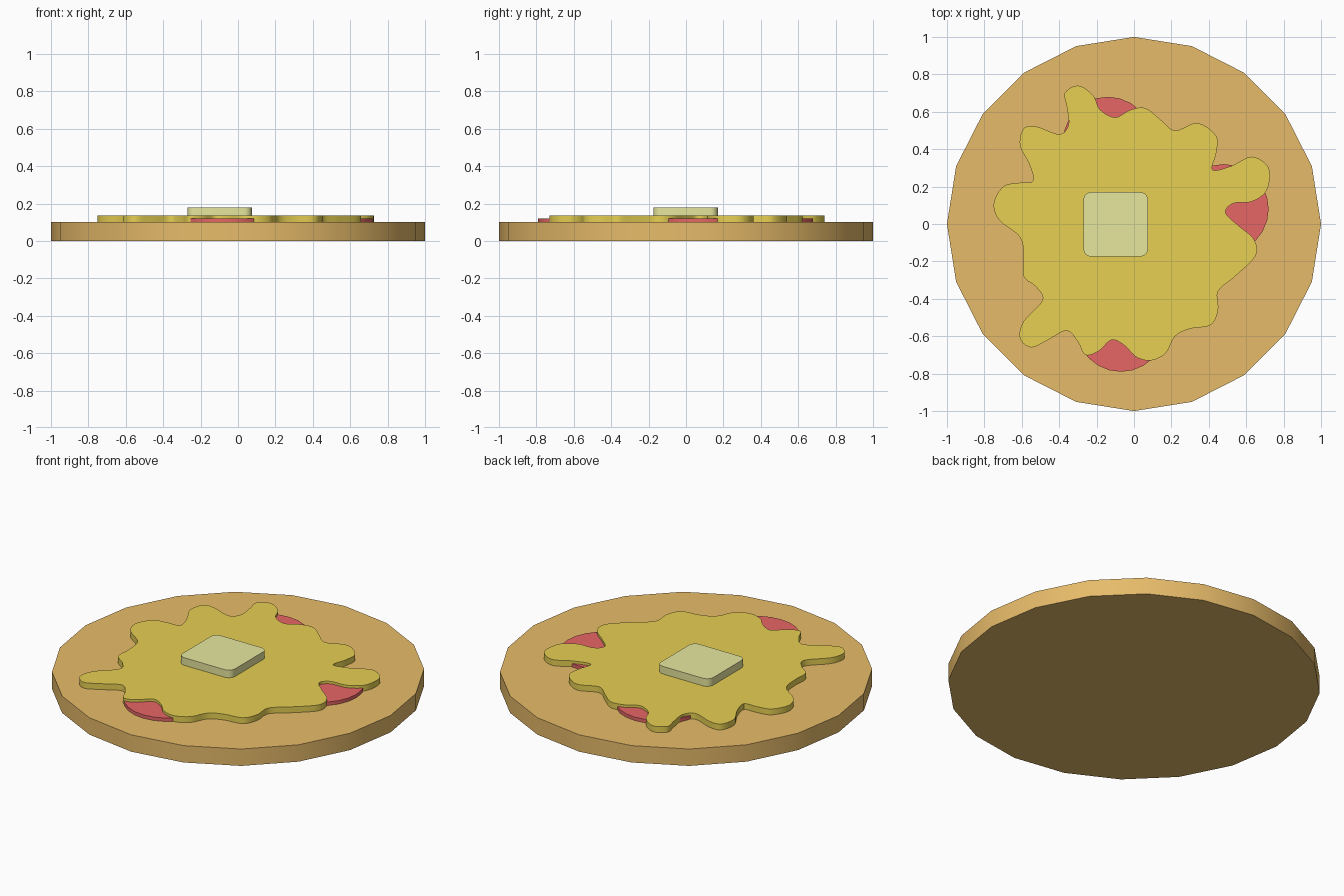
import bpy
import bmesh
import math

default_cube = bpy.data.objects.get("Cube")
if default_cube:
    bpy.data.objects.remove(default_cube, do_unlink=True)


def make_material(name, red, green, blue):
    material = bpy.data.materials.new(name)
    material.use_nodes = True
    colour = (red, green, blue, 1)
    material.diffuse_color = colour
    material.node_tree.nodes["Principled BSDF"].inputs["Base Color"].default_value = colour
    return material


def make_slab(name, outline, bottom, top, material):
    """Extrude a flat closed outline from the bottom height to the top height."""
    bm = bmesh.new()
    base = bm.faces.new([bm.verts.new((x, y, bottom)) for x, y in outline])
    extruded = bmesh.ops.extrude_face_region(bm, geom=[base], use_keep_orig=True)
    raised = [item for item in extruded["geom"] if isinstance(item, bmesh.types.BMVert)]
    bmesh.ops.translate(bm, verts=raised, vec=(0, 0, top - bottom))
    bmesh.ops.recalc_face_normals(bm, faces=bm.faces)
    mesh = bpy.data.meshes.new(name)
    bm.to_mesh(mesh)
    bm.free()
    mesh.materials.append(material)
    slab = bpy.data.objects.new(name, mesh)
    bpy.context.collection.objects.link(slab)
    bpy.ops.object.select_all(action="DESELECT")
    slab.select_set(True)
    bpy.context.view_layer.objects.active = slab
    bpy.ops.object.shade_smooth_by_angle(angle=math.radians(40))
    return slab


def circle(centre_x, centre_y, radius, sides):
    """Regular polygon with a corner pointing along +y."""
    angles = [math.tau * i / sides for i in range(sides)]
    return [(centre_x + radius * math.sin(a), centre_y + radius * math.cos(a)) for a in angles]


def rounded_square(centre_x, centre_y, half, radius, steps):
    points = []
    for corner in range(4):
        middle = math.pi / 4 + corner * math.pi / 2
        corner_x = centre_x + math.copysign(half - radius, math.cos(middle))
        corner_y = centre_y + math.copysign(half - radius, math.sin(middle))
        for step in range(steps + 1):
            a = corner * math.pi / 2 + step / steps * math.pi / 2
            points.append((corner_x + radius * math.cos(a), corner_y + radius * math.sin(a)))
    return points


def smooth_loop(points, steps):
    """Closed spline passing through every point."""
    result = []
    count = len(points)
    for i in range(count):
        before, start, end, after = (points[(i + k) % count] for k in (-1, 0, 1, 2))
        for step in range(steps):
            t = step / steps
            result.append(tuple(
                b + t * ((c - a) + t * ((2 * a - 5 * b + 4 * c - d) + t * (3 * b - a - 3 * c + d))) / 2
                for a, b, c, d in zip(before, start, end, after)))
    return result


pancake_brown = make_material("pancake brown", 0.8, 0.50, 0.144)
syrup_gold = make_material("syrup gold", 0.8, 0.63, 0.087)
fruit_red = make_material("fruit red", 0.8, 0.133, 0.133)
butter_cream = make_material("butter cream", 0.8, 0.8, 0.347)

# Pancake base
make_slab("pancake", circle(0, 0, 1, 20), 0, 0.1, pancake_brown)

# Fruit slices tucked under the syrup
for name, x, y in (("back_fruit_slice", -0.14, 0.44),
                   ("left_fruit_slice", 0.48, 0.08),
                   ("front_fruit_slice", -0.07, -0.55)):
    make_slab(name, circle(x, y, 0.24, 24), 0.1, 0.12, fruit_red)

# Syrup puddle with wavy drips, traced clockwise from the back drip
syrup_edge = [
    (-.30, .74), (-.22, .69), (-.18, .61), (-.10, .57), (-.02, .61), (.06, .62),
    (.14, .56), (.22, .50), (.34, .54), (.44, .47), (.44, .38), (.42, .29),
    (.52, .31), (.63, .36), (.72, .30), (.71, .18), (.63, .12), (.53, .11),
    (.49, .06), (.56, -.01), (.64, -.08), (.65, -.17), (.54, -.28), (.45, -.36),
    (.45, -.46), (.41, -.54), (.30, -.56), (.22, -.60), (.17, -.69), (.09, -.73),
    (.01, -.71), (-.05, -.65), (-.12, -.62), (-.19, -.68), (-.26, -.70),
    (-.30, -.63), (-.36, -.57), (-.46, -.62), (-.55, -.66), (-.61, -.61),
    (-.59, -.52), (-.49, -.41), (-.52, -.34), (-.59, -.28), (-.59, -.18),
    (-.61, -.07), (-.72, .02), (-.75, .11), (-.70, .20), (-.62, .22),
    (-.54, .23), (-.56, .32), (-.61, .42), (-.59, .51), (-.52, .52),
    (-.40, .48), (-.35, .53), (-.36, .63), (-.37, .70),
]
make_slab("syrup", smooth_loop(syrup_edge, 5), 0.1, 0.135, syrup_gold)

# Butter pat
make_slab("butter", rounded_square(-0.098, -0.002, 0.172, 0.04, 5), 0.135, 0.18, butter_cream)
